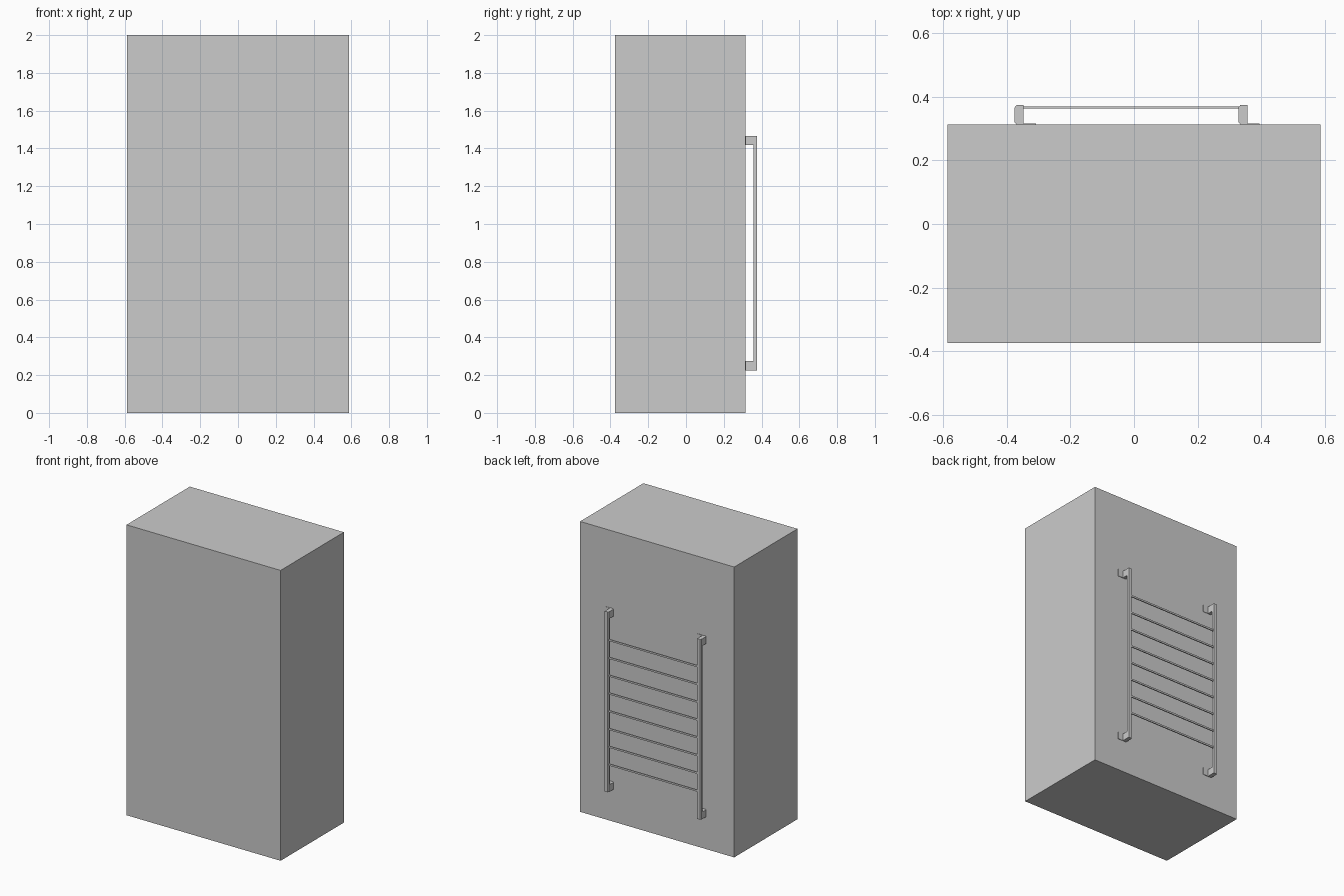
import bpy, bmesh

if "Cube" in bpy.data.objects:
    bpy.data.objects.remove(bpy.data.objects["Cube"])

WALL = 0.314          # rear face of the cabinet
BACK = 0.375          # rearmost face of the rack
Z0, Z1 = 0.225, 1.467
SHIFT = 0.705         # distance between the two uprights


def box(name, lo, hi):
    prism(name, [(lo[0], lo[1]), (hi[0], lo[1]), (hi[0], hi[1]), (lo[0], hi[1])], lo[2], hi[2])


def prism(name, points, z0, z1):
    """Extrude a plan outline vertically."""
    bm = bmesh.new()
    face = bm.faces.new([bm.verts.new((x, y, z0)) for x, y in points])
    top = bmesh.ops.extrude_face_region(bm, geom=[face])
    verts = [v for v in top["geom"] if isinstance(v, bmesh.types.BMVert)]
    bmesh.ops.translate(bm, verts=verts, vec=(0, 0, z1 - z0))
    bmesh.ops.recalc_face_normals(bm, faces=bm.faces)
    mesh = bpy.data.meshes.new(name)
    bm.to_mesh(mesh)
    bm.free()
    bpy.context.collection.objects.link(bpy.data.objects.new(name, mesh))


# cabinet body
box("cabinet", (-0.587, -BACK, 0), (0.587, WALL, 2))

# uprights with a standoff arm and a thin wall flange at each end
for side, dx in (("left", 0), ("right", SHIFT)):
    xl, xr = -0.376 + dx, -0.348 + dx
    prism(f"{side}_upright",
          [(xl, 0.357), (xr, 0.357), (xr, BACK), (xl + 0.006, BACK), (xl, BACK - 0.008)], Z0, Z1)
    for level, z in (("lower", Z0), ("upper", Z1 - 0.049)):
        prism(f"{side}_{level}_arm",
              [(xl, WALL + 0.006), (xl + 0.006, WALL), (xr, WALL), (xr, 0.357), (xl, 0.357)],
              z, z + 0.049)
        box(f"{side}_{level}_flange", (xr, WALL, z), (-0.309 + dx, WALL + 0.003, z + 0.049))

# rungs
for i in range(8):
    z = 0.415 + i * 0.1225
    box(f"rung_{i + 1}", (-0.35, 0.363, z - 0.006), (0.332, 0.370, z + 0.006))
